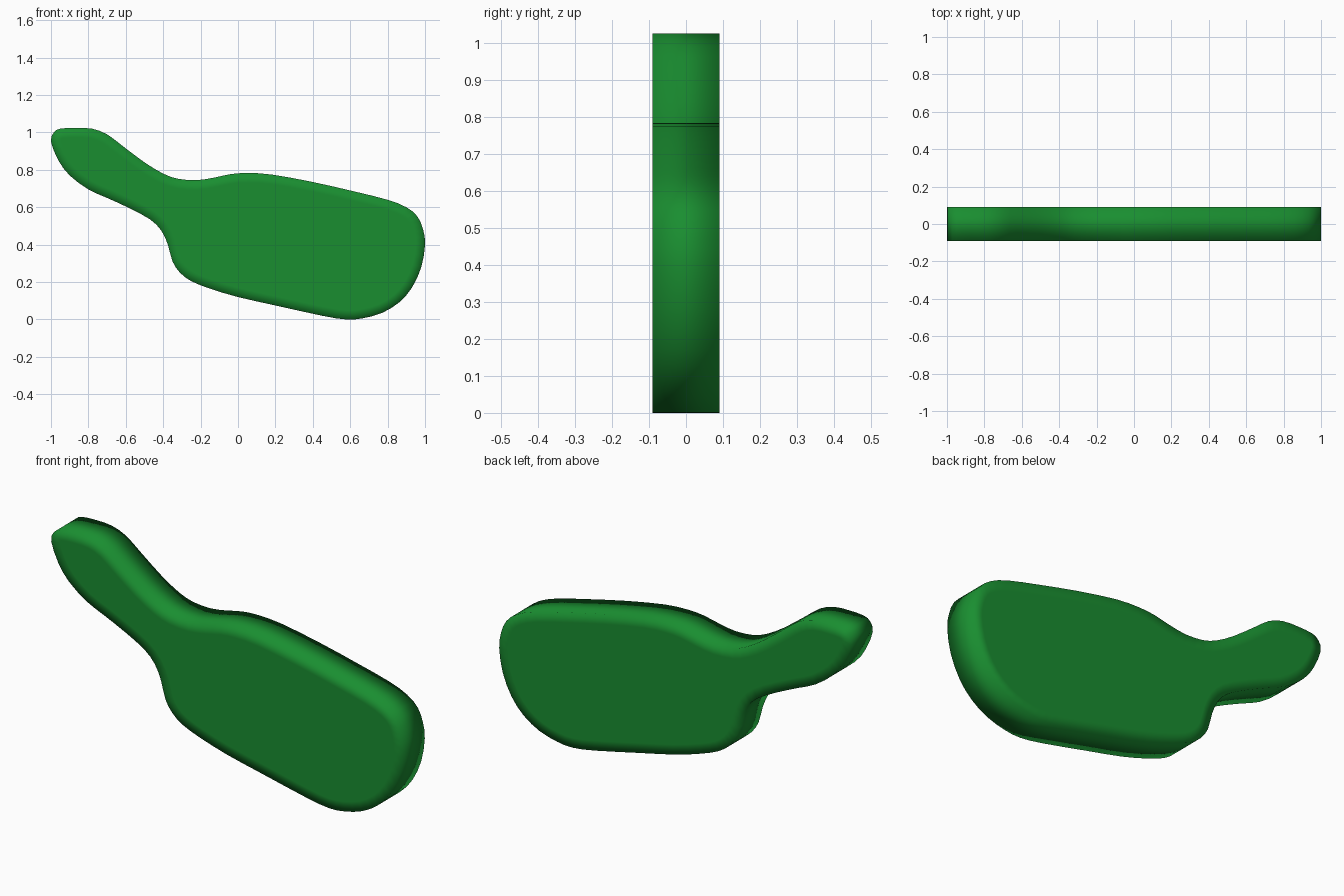
import bpy, bmesh
from mathutils import Vector

if "Cube" in bpy.data.objects:
    bpy.data.objects.remove(bpy.data.objects["Cube"])

HALF = 0.09

# Side outline of the paddle (x, z), clockwise from the handle tip
OUTLINE = [
    (-1.0, .95), (-.985, 1.0), (-.95, 1.02), (-.87, 1.025), (-.78, 1.02), (-.70, .99),
    (-.62, .93), (-.5, .84), (-.40, .78), (-.32, .752), (-.22, .745), (-.13, .758),
    (-.04, .777), (.05, .783), (.18, .775), (.4, .735), (.62, .685), (.8, .64),
    (.9, .6), (.96, .55), (.99, .48), (1.0, .40), (.98, .28), (.93, .17),
    (.86, .09), (.77, .035), (.67, .007), (.58, 0), (.45, .02), (.2, .075),
    (0, .12), (-.15, .165), (-.25, .205), (-.31, .25), (-.35, .31), (-.375, .40),
    (-.41, .475), (-.47, .535), (-.58, .595), (-.7, .65), (-.8, .695), (-.9, .77),
    (-.96, .85),
]


def smooth_loop(points, steps):
    """Closed Catmull-Rom curve through the points."""
    pts = [Vector(p) for p in points]
    n, out = len(pts), []
    for i in range(n):
        a, b, c, d = (pts[(i + k) % n] for k in (-1, 0, 1, 2))
        for s in range(steps):
            t = s / steps
            out.append(0.5 * (2 * b + (c - a) * t + (2 * a - 5 * b + 4 * c - d) * t ** 2
                              + (3 * b - a - 3 * c + d) * t ** 3))
    return out


# Slab: outline extruded through its thickness
bm = bmesh.new()
loop = smooth_loop(OUTLINE, 2)
front = [bm.verts.new((p.x, -HALF, p.y)) for p in loop]
back = [bm.verts.new((p.x, HALF, p.y)) for p in loop]
caps = [bm.faces.new(front), bm.faces.new(back[::-1])]
n = len(loop)
for i in range(n):
    j = (i + 1) % n
    bm.faces.new((front[j], front[i], back[i], back[j]))
bmesh.ops.recalc_face_normals(bm, faces=bm.faces)

# Flat rim on both faces, so the soft shading stays near the edge
bmesh.ops.inset_region(bm, faces=caps, thickness=0.05, use_even_offset=True)
for f in bm.faces:
    f.smooth = True

mesh = bpy.data.meshes.new("paddle_body")
bm.to_mesh(mesh)
bm.free()
body = bpy.data.objects.new("paddle_body", mesh)
bpy.context.collection.objects.link(body)

mat = bpy.data.materials.new("green")
mat.diffuse_color = (0.01, 0.27, 0.03, 1)
mat.use_nodes = True
mat.node_tree.nodes["Principled BSDF"].inputs["Base Color"].default_value = mat.diffuse_color
mesh.materials.append(mat)
